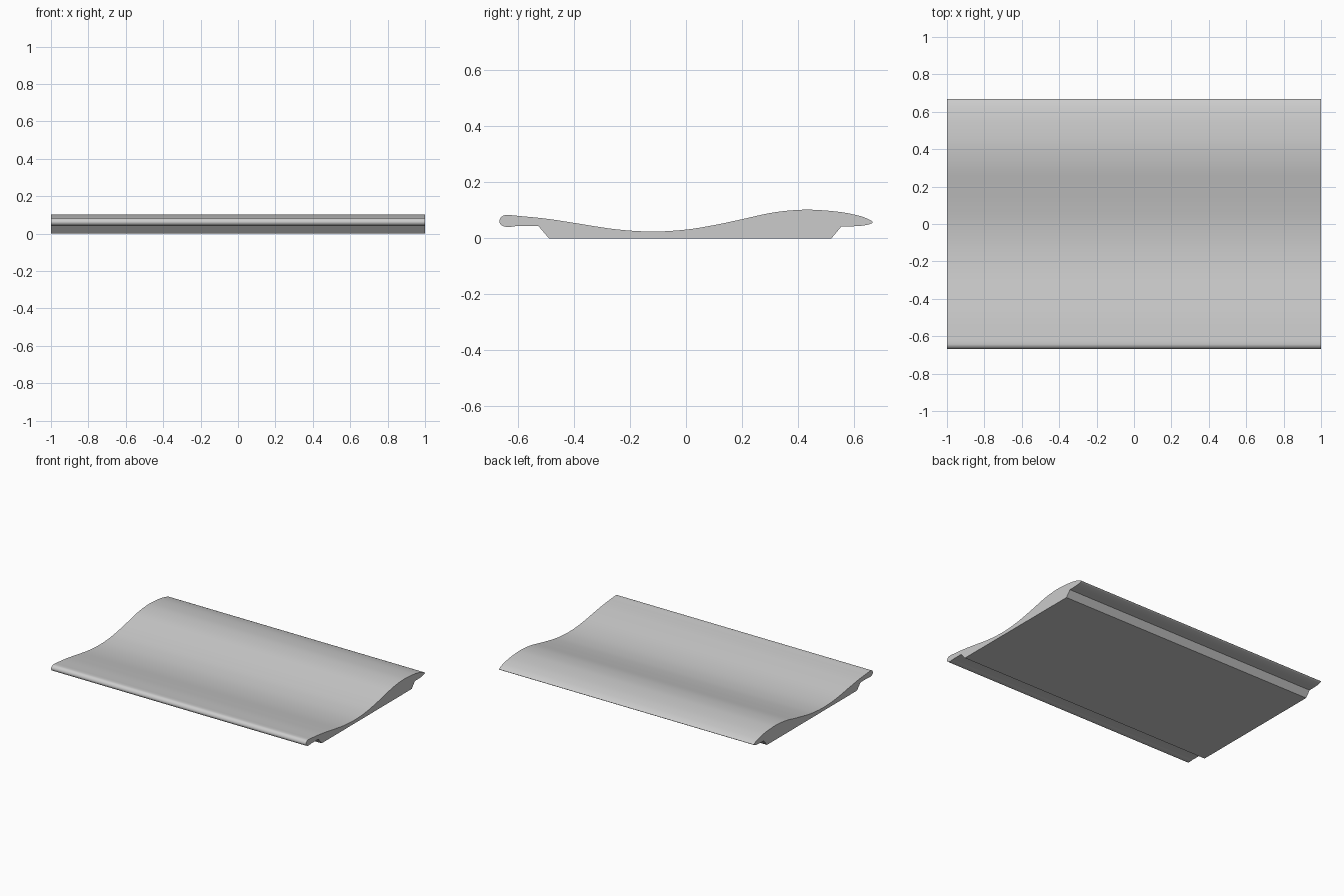
import bpy
import bmesh
from math import radians
from mathutils import Vector

cube = bpy.data.objects.get("Cube")
if cube:
    bpy.data.objects.remove(cube, do_unlink=True)

grey = bpy.data.materials.new("plain_grey")
grey.use_nodes = True
colour = (0.6, 0.6, 0.6, 1)
grey.diffuse_color = colour
grey.node_tree.nodes["Principled BSDF"].inputs["Base Color"].default_value = colour


def smooth_path(points, steps):
    """Sample a Catmull-Rom curve through (y, z) points."""
    pts = [Vector(p) for p in points]
    pts = [2 * pts[0] - pts[1]] + pts + [2 * pts[-1] - pts[-2]]
    out = []
    for a, b, c, d in zip(pts, pts[1:], pts[2:], pts[3:]):
        # Tangents scaled by chord length keep uneven spacing smooth
        span = (c - b).length
        m1 = (c - a) * (span / ((c - b).length + (b - a).length))
        m2 = (d - b) * (span / ((d - c).length + span))
        for i in range(steps):
            t = i / steps
            out.append(b * (2*t**3 - 3*t**2 + 1) + m1 * (t**3 - 2*t**2 + t)
                       + c * (3*t**2 - 2*t**3) + m2 * (t**3 - t**2))
    return out + [pts[-2]]


# Section: rounded front lip, dished wave top, thin rear nose
upper = [(-0.61, 0.043), (-0.625, 0.041), (-0.645, 0.041), (-0.661, 0.048),
         (-0.667, 0.061), (-0.661, 0.075), (-0.645, 0.083), (-0.6, 0.08),
         (-0.5, 0.07), (-0.4, 0.055), (-0.25, 0.032), (-0.12, 0.024),
         (0, 0.031), (0.1, 0.047), (0.2, 0.068), (0.3, 0.09), (0.38, 0.1),
         (0.45, 0.102), (0.55, 0.094), (0.62, 0.08), (0.655, 0.067),
         (0.667, 0.057), (0.655, 0.05), (0.62, 0.044), (0.555, 0.042)]
# Underside: flat base with sloping shoulders
lower = [(0.52, 0), (-0.49, 0), (-0.527, 0.043)]
section = smooth_path(upper, 5) + [Vector(p) for p in lower]

# Extrude the section along the full width
bm = bmesh.new()
end = bm.faces.new([bm.verts.new((-1, p.x, p.y)) for p in section])
result = bmesh.ops.extrude_face_region(bm, geom=[end], use_keep_orig=True)
moved = [v for v in result["geom"] if isinstance(v, bmesh.types.BMVert)]
bmesh.ops.translate(bm, verts=moved, vec=(2, 0, 0))
bmesh.ops.recalc_face_normals(bm, faces=bm.faces)

mesh = bpy.data.meshes.new("wave_panel")
bm.to_mesh(mesh)
bm.free()
mesh.materials.append(grey)
panel = bpy.data.objects.new("wave_panel", mesh)
bpy.context.collection.objects.link(panel)

bpy.context.view_layer.objects.active = panel
panel.select_set(True)
bpy.ops.object.shade_smooth_by_angle(angle=radians(30))
